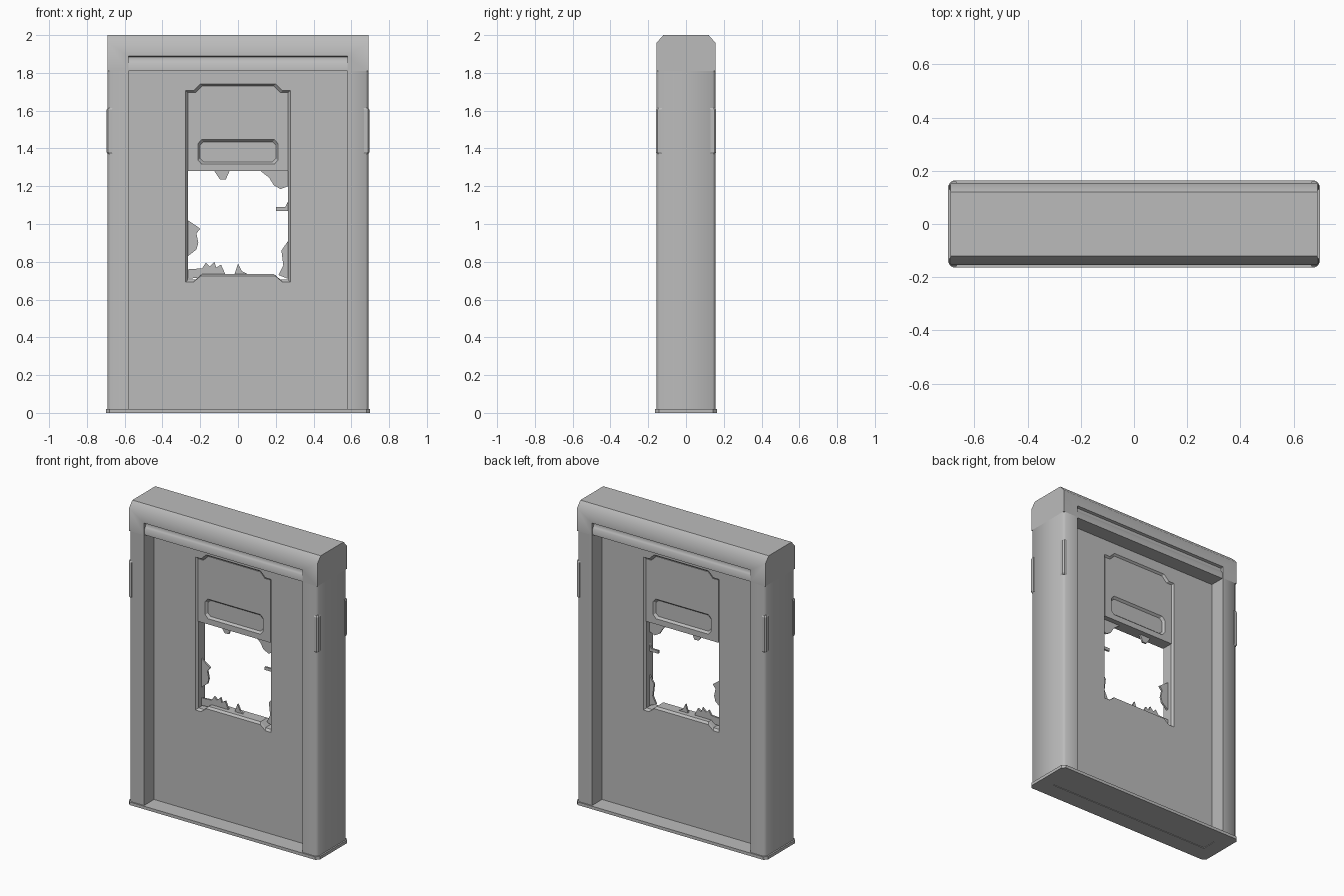
import bpy
import bmesh
import math

cube = bpy.data.objects.get("Cube")
if cube:
    bpy.data.objects.remove(cube, do_unlink=True)

grey = bpy.data.materials.new("plain grey")
grey.use_nodes = True
COLOUR = (0.5, 0.5, 0.5, 1)
grey.diffuse_color = COLOUR
grey.node_tree.nodes["Principled BSDF"].inputs["Base Color"].default_value = COLOUR


def loft(name, rings):
    """Skin a list of matching closed rings and cap both ends."""
    bm = bmesh.new()
    loops = [[bm.verts.new(p) for p in ring] for ring in rings]
    for a, b in zip(loops, loops[1:]):
        for i in range(len(a)):
            j = (i + 1) % len(a)
            bm.faces.new((a[i], a[j], b[j], b[i]))
    bm.faces.new(loops[0])
    bm.faces.new(loops[-1])
    bmesh.ops.recalc_face_normals(bm, faces=bm.faces)
    mesh = bpy.data.meshes.new(name)
    bm.to_mesh(mesh)
    bm.free()
    mesh.materials.append(grey)
    obj = bpy.data.objects.new(name, mesh)
    bpy.context.collection.objects.link(obj)
    return obj


def along_x(name, yz, x0, x1):
    return loft(name, [[(x, y, z) for y, z in yz] for x in (x0, x1)])


def along_y(name, xz, y0, y1):
    return loft(name, [[(x, y, z) for x, z in xz] for y in (y0, y1)])


def along_z(name, xy, z0, z1):
    return loft(name, [[(x, y, z) for x, y in xy] for z in (z0, z1)])


def select(obj):
    bpy.ops.object.select_all(action="DESELECT")
    obj.select_set(True)
    bpy.context.view_layer.objects.active = obj


def cut(obj, cutter):
    cutter.hide_render = True
    select(obj)
    mod = obj.modifiers.new("cut", "BOOLEAN")
    mod.operation = "DIFFERENCE"
    mod.solver = "EXACT"
    mod.object = cutter
    bpy.ops.object.modifier_apply(modifier=mod.name)
    bpy.data.objects.remove(cutter, do_unlink=True)


def smooth(obj):
    select(obj)
    bpy.ops.object.shade_smooth_by_angle(angle=math.radians(46))


def grow(xz, d):
    """Push an outline outwards from its centre by d on each axis."""
    cx = (min(p[0] for p in xz) + max(p[0] for p in xz)) / 2
    cz = (min(p[1] for p in xz) + max(p[1] for p in xz)) / 2
    hx = max(p[0] for p in xz) - cx
    hz = max(p[1] for p in xz) - cz
    return [(cx + (x - cx) * (1 + d / hx), cz + (z - cz) * (1 + d / hz)) for x, z in xz]


def octagon(w, h, c, cz=0):
    quarter = [(w, h - c), (w - c, h)]
    right = quarter + [(-x, y) for x, y in reversed(quarter)]
    return [(x, y + cz) for x, y in right + [(-x, -y) for x, y in right]]


W, D, INNER, LIP = 0.69, 0.155, 0.58, 1.81
PANEL, SHUTTER = 0.05, 0.04

# Base plate with a shallow recess underneath
base = along_z("base_plate", octagon(0.70, 0.163, 0.02), 0, 0.02)
cut(base, along_z("recess", octagon(0.6, 0.05, 0.001), -0.01, 0.004))

# Header beam with a groove on each side
half = [(D, LIP), (D, 1.96), (0.12, 2)]
header = along_x("header", half + [(-y, z) for y, z in reversed(half)], -W, W)
groove = [(0.17, 1.89), (0.153, 1.89), (0.138, 1.885), (0.136, 1.872),
          (0.143, 1.858), (0.149, 1.85), (0.149, 1.8), (0.17, 1.8)]
for s in (-1, 1):
    cut(header, along_x("groove", [(s * y, z) for y, z in groove], -INNER, INNER))
smooth(header)

# Side columns with chamfered outer corners, and corner clips
C = 0.014
for s, side in ((1, "left"), (-1, "right")):
    front = [(INNER, -D), (W - C, -D), (W, C - D)]
    ring = front + [(x, -y) for x, y in reversed(front)]
    smooth(along_z(side + "_column", [(s * x, y) for x, y in ring], 0.02, LIP))
    for t, end in ((-1, "front"), (1, "back")):
        clip = [(0.668, 0.13), (0.695, 0.13), (0.695, 0.15), (0.688, 0.159), (0.668, 0.159)]
        small = [(x * 0.994, y * 0.97) for x, y in clip]
        levels = ((small, 1.37), (clip, 1.38), (clip, 1.605), (small, 1.615))
        loft(f"{side}_{end}_clip", [[(s * x, t * y, z) for x, y in r] for r, z in levels])

# Wall panel with a chamfered window opening
wall = along_y("wall_panel", [(-INNER, 0.02), (INNER, 0.02), (INNER, LIP), (-INNER, LIP)],
               -PANEL, PANEL)
top = [(0.265, 1.695), (0.225, 1.695), (0.19, 1.73)]
top += [(-x, z) for x, z in reversed(top)]
bottom = [(-0.265, 0.705), (-0.225, 0.705), (-0.19, 0.735)]
bottom += [(-x, z) for x, z in reversed(bottom)]
opening = top + bottom
levels = ((0.03, -0.07), (0.012, -PANEL), (0, 0.015 - PANEL),
          (0, PANEL - 0.015), (0.012, PANEL), (0.03, 0.07))
cut(wall, loft("opening", [[(x, y, z) for x, z in grow(opening, d)] for d, y in levels]))

# Half-lowered shutter with a recessed slot on each side
shutter = along_y("shutter", top + [(-0.265, 1.28), (0.265, 1.28)], -SHUTTER, SHUTTER)
slot = octagon(0.2, 0.053, 0.018, 1.382)
for s in (-1, 1):
    levels = ((0, SHUTTER - 0.014), (0.012, SHUTTER), (0.02, SHUTTER + 0.01))
    cut(shutter, loft("slot", [[(x, s * y, z) for x, z in grow(slot, d)] for d, y in levels]))

# Broken glass left around the opening
shards = {
    "top_shard": [(-.125, 1.28), (-.045, 1.28), (-.065, 1.235), (-.095, 1.235)],
    "top_corner_shard": [(.12, 1.28), (.265, 1.28), (.265, 1.2), (.225, 1.185),
                         (.19, 1.205), (.165, 1.245)],
    "upper_side_shard": [(.265, 1.12), (.25, 1.09), (.2, 1.09), (.2, 1.07), (.265, 1.07)],
    "lower_side_shard": [(.265, .91), (.23, .86), (.24, .78), (.215, .73), (.265, .71)],
    "tall_side_shard": [(-.265, 1.02), (-.235, 1), (-.2, .975), (-.22, .95), (-.21, .9),
                        (-.22, .865), (-.265, .83)],
    "bottom_corner_shard": [(-.265, .71), (-.265, .76), (-.19, .765), (-.17, .795),
                            (-.15, .775), (-.125, .8), (-.115, .77), (-.09, .785), (-.065, .73)],
    "bottom_shard": [(-.02, .73), (0, .79), (.02, .75), (.06, .73)],
}
for name, outline in shards.items():
    along_y(name, outline, -0.006, 0.006)
